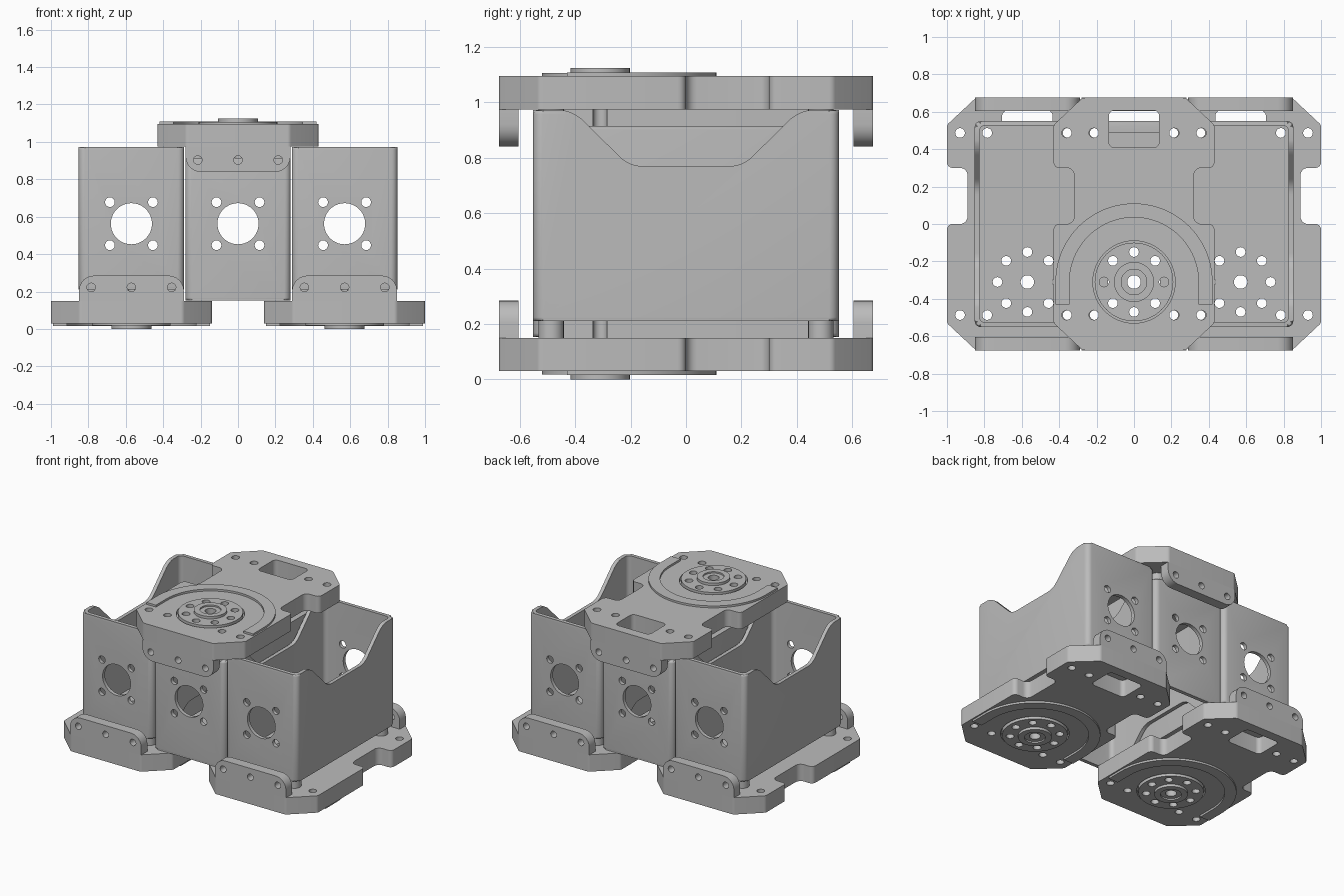
import bpy, bmesh
from math import sin, cos, tan, pi, radians
from mathutils import Vector

if "Cube" in bpy.data.objects:
    bpy.data.objects.remove(bpy.data.objects["Cube"])

grey = bpy.data.materials.new("plain grey")
grey.use_nodes = True
colour = (0.5, 0.5, 0.5, 1)
grey.diffuse_color = colour
grey.node_tree.nodes["Principled BSDF"].inputs["Base Color"].default_value = colour

# Main sizes of one servo module, standing on its bracket
SPACING, HEIGHT = 0.57, 1.125
HALF_X, HALF_Y = 0.282, 0.552
FLOOR, RIM, WALL = 0.21, 0.972, 0.026
PLATE_LOW, PLATE_TOP = 0.03, 0.15
HUB_Y, HUB_R, HOLE = -0.31, 0.22, 0.026


def outline(corners, steps=6):
    """Polygon from (u, v, fillet radius) corners."""
    pts = []
    for i, (u, v, r) in enumerate(corners):
        p = Vector((u, v))
        if r == 0:
            pts.append(p)
            continue
        a = (Vector(corners[i - 1][:2]) - p).normalized()
        b = (Vector(corners[(i + 1) % len(corners)][:2]) - p).normalized()
        half = a.angle(b) / 2
        centre = p + (a + b).normalized() * r / sin(half)
        s, e = p + a * r / tan(half) - centre, p + b * r / tan(half) - centre
        turn = s.angle(e)
        for k in range(steps + 1):
            t = k / steps
            pts.append(centre + (s * sin((1 - t) * turn) + e * sin(t * turn)) / sin(turn))
    return pts


def rect(x, y, r=0, cx=0, cy=0):
    return outline([(cx + i * x, cy + j * y, r) for i, j in ((-1, -1), (1, -1), (1, 1), (-1, 1))])


def circle(u, v, r, n=32):
    return [Vector((u + r * cos(2 * pi * k / n), v + r * sin(2 * pi * k / n))) for k in range(n)]


def make(name, solids, bevel=0):
    """Object from (outline, low, high, axis) prisms."""
    bm = bmesh.new()
    for pts, lo, hi, axis in solids:
        def place(p, w):
            return {"x": (w, p.x, p.y), "y": (p.x, w, p.y), "z": (p.x, p.y, w)}[axis]
        low = [bm.verts.new(place(p, lo)) for p in pts]
        high = [bm.verts.new(place(p, hi)) for p in pts]
        caps = [bm.faces.new(low[::-1]), bm.faces.new(high)]
        for i in range(len(pts)):
            bm.faces.new((low[i - 1], low[i], high[i], high[i - 1]))
        if bevel:
            edges = list({e for f in caps for e in f.edges})
            bmesh.ops.bevel(bm, geom=edges, offset=bevel, segments=3, profile=0.5, affect="EDGES")
    bmesh.ops.recalc_face_normals(bm, faces=bm.faces)
    mesh = bpy.data.meshes.new(name)
    bm.to_mesh(mesh)
    bm.free()
    mesh.materials.append(grey)
    obj = bpy.data.objects.new(name, mesh)
    bpy.context.collection.objects.link(obj)
    return obj


def cut(obj, solids):
    cutter = make("cutter", solids)
    cutter.hide_render = True
    mod = obj.modifiers.new("cut", "BOOLEAN")
    mod.operation, mod.solver, mod.object = "DIFFERENCE", "EXACT", cutter
    result = bpy.data.meshes.new_from_object(obj.evaluated_get(bpy.context.evaluated_depsgraph_get()))
    obj.modifiers.clear()
    obj.data = result
    bpy.data.objects.remove(cutter)


# Hole patterns shared by several parts
hub_ring = [(0.16 * cos(k * pi / 4), HUB_Y + 0.16 * sin(k * pi / 4)) for k in range(8)]
hub_holes = [(circle(x, y, HOLE, 16), -0.1, 0.4, "z") for x, y in hub_ring]
hub_holes.append((circle(0, HUB_Y, 0.036), -0.1, 0.4, "z"))
corners = [(i * 0.215, j * 0.487) for i in (-1, 1) for j in (-1, 1)]
corner_holes = [(circle(x, y, HOLE, 16), -0.1, 0.4, "z") for x, y in corners]
outer_holes = [(circle(x / 0.215 * 0.36, y, HOLE, 16), -0.1, 0.4, "z") for x, y in corners]

# Servo housing: open tray with scooped side walls
housing = make("housing", [(rect(HALF_X, HALF_Y, 0.035), FLOOR, RIM, "z")], bevel=0.014)
cut(housing, [(rect(HALF_X - WALL, HALF_Y - WALL, 0.03), FLOOR + WALL, 1.2, "z")])
scoop = outline([(-0.7, 1.2, 0), (-0.7, RIM + 0.002, 0), (-0.41, RIM + 0.002, 0.14),
                 (-0.205, 0.77, 0.12), (0.205, 0.77, 0.12), (0.41, RIM + 0.002, 0.14),
                 (0.7, RIM + 0.002, 0), (0.7, 1.2, 0)])
cut(housing, [(scoop, -0.5, 0.5, "x")])
mid = HEIGHT / 2
cut(housing, [(circle(0, mid, 0.11, 40), -1, 1, "y")]
    + [(circle(i * 0.115, mid + j * 0.115, HOLE, 16), -1, 1, "y") for i in (-1, 1) for j in (-1, 1)])
cut(housing, hub_holes + corner_holes)

# Raised underside of the housing and its corner spacers
base = make("housing_base", [(rect(0.165, 0.49, 0.03), PLATE_TOP, FLOOR, "z")])
cut(base, hub_holes)
spacers = make("corner_spacers", [(circle(x, y, 0.046, 24), PLATE_TOP, FLOOR + 0.002, "z") for x, y in corners])
cut(spacers, corner_holes)

# Bracket plate with side notches and cut corners
side = [(0.275, -0.675, 0.03), (0.43, -0.53, 0.03), (0.43, 0, 0.03), (0.32, 0, 0.04),
        (0.32, 0.3, 0.04), (0.43, 0.3, 0.03), (0.43, 0.53, 0.03), (0.275, 0.675, 0.03)]
plate = make("bracket_plate",
             [(outline(side + [(-x, y, r) for x, y, r in reversed(side)]), PLATE_LOW, PLATE_TOP, "z")])
cut(plate, [(rect(0.135, 0.099, 0.03, cy=0.508), -0.1, 0.4, "z")])
cut(plate, hub_holes + corner_holes + outer_holes)
cut(plate, [(circle(0, HUB_Y, HUB_R, 64), -0.1, 0.055, "z")])

# Bracket tabs with three screw holes each
tab_shape = outline([(-0.28, PLATE_TOP, 0), (0.28, PLATE_TOP, 0), (0.28, 0.285, 0.08), (-0.28, 0.285, 0.08)])
tabs = make("bracket_tabs", [(tab_shape, s * 0.64 - 0.035, s * 0.64 + 0.035, "y") for s in (-1, 1)])
cut(tabs, [(circle(x, 0.222, 0.023, 16), -1, 1, "y") for x in (-0.215, 0, 0.215)])

# Raised arch around the output disc
def arch_line(r):
    return [Vector((r * cos(pi * k / 40), HUB_Y + r * sin(pi * k / 40))) for k in range(41)]

outer, inner = arch_line(0.42), arch_line(0.345)
foot = -0.43
arch = make("raised_arch", [([Vector((0.42, foot))] + outer + [Vector((-0.42, foot)), Vector((-0.345, foot))]
                             + inner[::-1] + [Vector((0.345, foot))], 0.016, PLATE_LOW, "z")])
cut(arch, [(circle(x, y, HOLE, 16), -0.1, 0.4, "z") for x, y in hub_ring])

# Output disc and its hub
disc = make("output_disc", [(circle(0, HUB_Y, HUB_R - 0.01, 64), 0.018, 0.056, "z")])
cut(disc, hub_holes)
hub = make("output_hub", [(circle(0, HUB_Y, 0.107, 48), 0, 0.02, "z")], bevel=0.006)
cut(hub, [(circle(0, HUB_Y, 0.068), -0.1, 0.01, "z")])
cut(hub, hub_holes[-1:])

# Smooth the round walls, then place three modules, the middle one inverted
parts = [housing, base, spacers, plate, tabs, arch, disc, hub]
bpy.ops.object.select_all(action="DESELECT")
for part in parts:
    part.select_set(True)
bpy.context.view_layer.objects.active = housing
bpy.ops.object.shade_smooth_by_angle(angle=radians(30))
for part in parts:
    name = part.name
    for label, x, flipped in (("right", -SPACING, False), ("middle", 0, True)):
        twin = part.copy()
        twin.name = label + "_" + name
        twin.location = (x, 0, HEIGHT if flipped else 0)
        twin.rotation_euler = (0, pi if flipped else 0, 0)
        bpy.context.collection.objects.link(twin)
    part.name = "left_" + name
    part.location.x = SPACING
